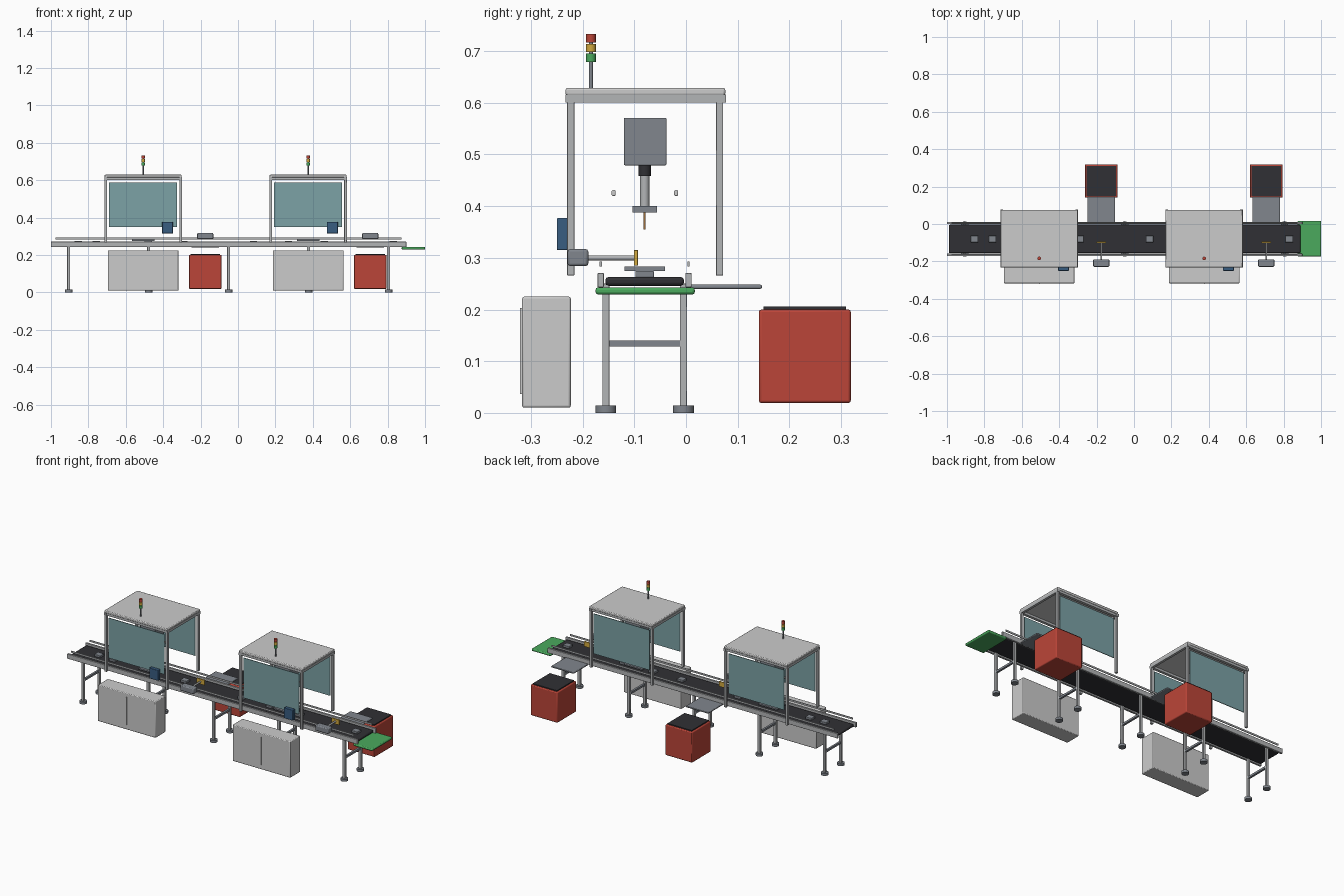
import bpy, math
from mathutils import Vector

if "Cube" in bpy.data.objects:
    bpy.data.objects.remove(bpy.data.objects["Cube"])

def mat(name, rgb):
    m = bpy.data.materials.new(name)
    m.diffuse_color = (*rgb, 1)
    m.use_nodes = True
    m.node_tree.nodes["Principled BSDF"].inputs["Base Color"].default_value = m.diffuse_color
    return m

STEEL = mat("steel", (0.45, 0.46, 0.47))
DARK = mat("dark_steel", (0.22, 0.24, 0.27))
PANEL = mat("panel", (0.56, 0.58, 0.57))
BLACK = mat("belt_black", (0.03, 0.03, 0.035))
RED = mat("red", (0.5, 0.06, 0.04))
GREEN = mat("green", (0.07, 0.4, 0.11))
AMBER = mat("amber", (0.65, 0.4, 0.05))
BLUE = mat("blue", (0.04, 0.11, 0.22))
GLASS = mat("guard_glass", (0.2, 0.36, 0.38))
COPPER = mat("copper", (0.6, 0.28, 0.08))

def finish(o, name, m, bevel=0.0):
    o.name = name
    if m:
        o.data.materials.append(m)
    if bevel:
        b = o.modifiers.new("bevel", "BEVEL")
        b.width, b.segments = bevel, 2
    bpy.ops.object.shade_smooth_by_angle(angle=math.radians(35))
    return o

def box(name, x, y, z, m=None, bevel=0.0):
    """Box from (min, max) ranges on each axis."""
    bpy.ops.mesh.primitive_cube_add(size=1, location=[(a + b) / 2 for a, b in (x, y, z)])
    o = bpy.context.object
    o.scale = [b - a for a, b in (x, y, z)]
    bpy.ops.object.transform_apply(location=False, rotation=False, scale=True)
    return finish(o, name, m, bevel)

def rod(name, p, q, r, m=None, sides=20):
    """Cylinder between two points."""
    p, q = Vector(p), Vector(q)
    bpy.ops.mesh.primitive_cylinder_add(vertices=sides, radius=r, depth=(q - p).length, location=(p + q) / 2)
    o = bpy.context.object
    o.rotation_euler = (q - p).to_track_quat('Z', 'Y').to_euler()
    return finish(o, name, m)

def span(c, half):
    return (c - half, c + half)

MID = -0.08  # conveyor centre line in y

# Conveyor belt, side frames and guide rails
box("belt", (-0.99, 0.89), span(MID, 0.076), (0.246, 0.263), BLACK, 0.006)
for s, side in ((-1, "front"), (1, "back")):
    box(side + "_side_frame", (-1.0, 0.90), span(MID + s * 0.085, 0.006), (0.243, 0.271), STEEL, 0.0015)
    box(side + "_guide_rail", (-0.975, 0.875), span(MID + s * 0.085, 0.002), (0.283, 0.293), STEEL)

# Leg pairs with feet and cross bar
for i in range(5):
    x = -0.905 + i * 0.4275
    for s, side in ((-1, "front"), (1, "back")):
        y = MID + s * 0.075
        box(f"{side}_leg_{i}", span(x, 0.008), span(y, 0.007), (0.01, 0.25), STEEL, 0.001)
        rod(f"{side}_foot_{i}", (x, y, 0), (x, y, 0.014), 0.02, DARK)
    box(f"leg_cross_bar_{i}", span(x, 0.006), span(MID, 0.07), (0.128, 0.14), DARK)

# Outfeed tray and workpieces
box("outfeed_tray", (0.875, 1.0), span(-0.079, 0.096), (0.229, 0.243), GREEN, 0.005)
for i, x in enumerate((-0.853, -0.757, -0.48, -0.29, 0.083, 0.27, 0.46, 0.83)):
    box(f"workpiece_{i}", span(x, 0.02), span(MID, 0.018), (0.262, 0.275), DARK, 0.002)

def station(i, cx):
    tag = f"_{i}"
    X0, X1, Y0, Y1 = cx - 0.2, cx + 0.2, -0.223, 0.065
    # Guard frame: posts, top beams, roof and glass
    for x in (X0, X1):
        for y in (Y0, Y1):
            box("guard_post" + tag, span(x, 0.007), span(y, 0.007), (0.266, 0.605), STEEL, 0.001)
        box("guard_side_beam" + tag, span(x, 0.007), (Y0 - 0.01, Y1 + 0.012), (0.601, 0.616), STEEL)
    for y in (Y0, Y1):
        box("guard_long_beam" + tag, (X0, X1), span(y, 0.008), (0.601, 0.616), STEEL)
        box("guard_glass" + tag, span(cx, 0.182), span(y, 0.002), (0.35, 0.587), GLASS)
    box("guard_roof" + tag, span(cx, 0.206), (-0.233, 0.076), (0.614, 0.629), PANEL, 0.004)

    # Signal tower
    ty = -0.184
    rod("signal_pole" + tag, (cx, ty, 0.628), (cx, ty, 0.72), 0.004, DARK)
    for z, m in ((0.679, GREEN), (0.698, AMBER), (0.717, RED)):
        rod("signal_lamp" + tag, (cx, ty, z), (cx, ty, z + 0.016), 0.0095, m)

    # Process head with spindle and needle above a work plate
    box("head_housing" + tag, span(cx, 0.05), span(-0.079, 0.041), (0.479, 0.571), DARK, 0.002)
    rod("spindle_collar" + tag, (cx, MID, 0.458), (cx, MID, 0.48), 0.012, BLACK)
    rod("spindle" + tag, (cx, MID, 0.4), (cx, MID, 0.47), 0.009, STEEL)
    box("tool_plate" + tag, span(cx, 0.024), span(MID, 0.024), (0.388, 0.4), DARK)
    rod("tool_needle" + tag, (cx, MID, 0.355), (cx, MID, 0.39), 0.002, COPPER, 12)
    box("work_plate" + tag, span(cx, 0.06), span(MID, 0.039), (0.275, 0.283), DARK)
    for y in (-0.14, -0.019):
        box("light_bar" + tag, span(cx, 0.06), span(y, 0.004), (0.42, 0.431), PANEL, 0.002)

    # Operator screen and control cabinet
    box("operator_screen" + tag, span(cx + 0.13, 0.029), (-0.25, -0.229), (0.315, 0.377), BLUE, 0.002)
    box("control_cabinet" + tag, span(cx, 0.189), (-0.317, -0.223), (0.01, 0.225), PANEL, 0.004)
    box("cabinet_door_strip" + tag, span(cx, 0.0015), (-0.321, -0.316), (0.037, 0.203), PANEL)

    # Reject pusher, chute and bin
    rx = cx + 0.332
    box("pusher_body" + tag, span(rx, 0.043), (-0.229, -0.189), (0.284, 0.317), DARK, 0.005)
    rod("pusher_rod" + tag, (rx, -0.19, 0.3), (rx, -0.1, 0.3), 0.005, STEEL)
    box("pusher_pad" + tag, span(rx, 0.026), (-0.101, -0.093), (0.285, 0.315), AMBER, 0.001)
    box("reject_chute" + tag, span(rx, 0.074), (0.008, 0.147), (0.24, 0.248), DARK, 0.003)
    box("reject_bin" + tag, span(rx, 0.088), (0.141, 0.319), (0.019, 0.2), RED, 0.005)
    box("bin_opening" + tag, span(rx, 0.079), (0.15, 0.31), (0.199, 0.206), BLACK)

for i, cx in enumerate((-0.507, 0.375)):
    station(i, cx)
